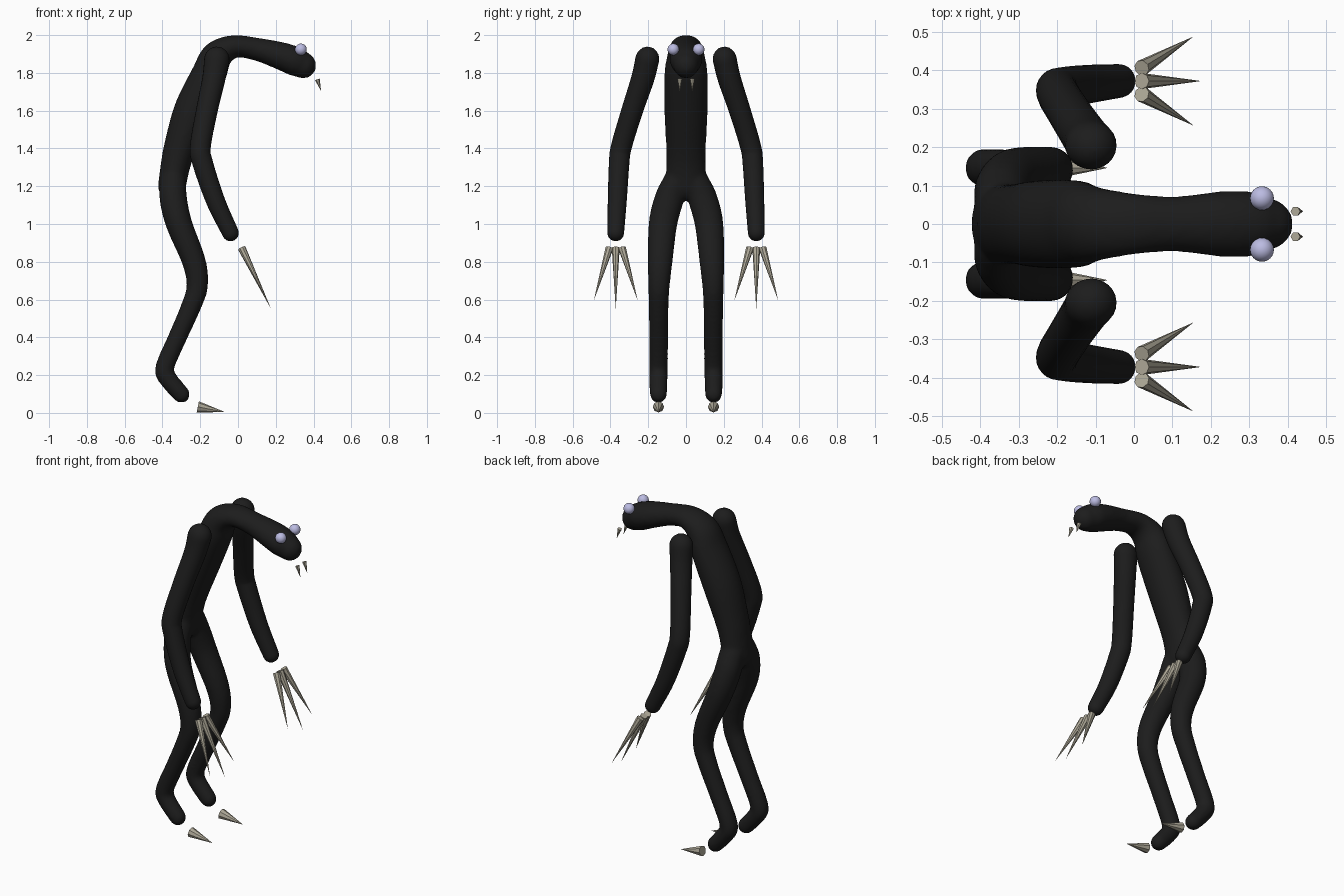
import bpy, bmesh, math
from mathutils import Vector

cube = bpy.data.objects.get("Cube")
if cube:
    bpy.data.objects.remove(cube, do_unlink=True)


def material(name, rgb, rough=0.6):
    m = bpy.data.materials.new(name)
    m.use_nodes = True
    m.diffuse_color = (*rgb, 1)
    bsdf = m.node_tree.nodes["Principled BSDF"]
    bsdf.inputs["Base Color"].default_value = (*rgb, 1)
    bsdf.inputs["Roughness"].default_value = rough
    return m


BLACK = material("black skin", (0.012, 0.012, 0.012))
BONE = material("bone", (0.42, 0.39, 0.31))
LAVENDER = material("lavender eye", (0.5, 0.5, 0.76))


def spline(keys, steps=6):
    """Catmull-Rom samples through keys of (x, y, z, radius, side radius)."""
    pts = [Vector(k) for k in keys]
    pts = [2 * pts[0] - pts[1]] + pts + [2 * pts[-1] - pts[-2]]
    out = []
    for a, b, c, d in zip(pts, pts[1:], pts[2:], pts[3:]):
        for i in range(steps):
            t = i / steps
            out.append(0.5 * (2 * b + (c - a) * t + (2 * a - 5 * b + 4 * c - d) * t**2
                              + (3 * b - a - 3 * c + d) * t**3))
    return out + [pts[-2]]


def tube(bm, keys, segments=24, caps=5):
    """Round-ended limb swept along a spline."""
    keys = [k if len(k) == 5 else (*k, k[3]) for k in keys]
    s = spline(keys)
    stations = []
    for i, p in enumerate(s):
        a, b = s[max(i - 1, 0)], s[min(i + 1, len(s) - 1)]
        stations.append((p.xyz if len(p) < 4 else Vector(p[:3]), Vector((b - a)[:3]).normalized(), p[3], p[4]))

    def cap(st, sign):
        c, t, r, w = st
        angles = [math.pi / 2 * k / caps * 0.98 for k in range(1, caps + 1)]
        return [(c + t * sign * r * math.sin(a), t, r * math.cos(a), w * math.cos(a)) for a in angles]

    stations = cap(stations[0], -1)[::-1] + stations + cap(stations[-1], 1)
    rings = []
    for c, t, r, w in stations:
        side = Vector((0, 1, 0))
        side = (side - t * side.dot(t)).normalized()
        up = t.cross(side)
        rings.append([bm.verts.new(c + side * w * math.cos(a) + up * r * math.sin(a))
                      for a in (math.tau * k / segments for k in range(segments))])
    for p, q in zip(rings, rings[1:]):
        for k in range(segments):
            n = (k + 1) % segments
            bm.faces.new((p[k], p[n], q[n], q[k]))
    bm.faces.new(rings[0][::-1])
    bm.faces.new(rings[-1])


def cone(bm, base, tip, radius, sides=8):
    """Sharp claw from a base centre to a tip."""
    base, tip = Vector(base), Vector(tip)
    axis = tip - base
    made = bmesh.ops.create_cone(bm, cap_ends=True, segments=sides, radius1=radius,
                                 radius2=0, depth=axis.length)["verts"]
    rot = axis.to_track_quat("Z", "Y")
    for v in made:
        v.co = rot @ v.co + (base + tip) / 2


def finish(name, bm, mat, smooth=True, mirror=True):
    bmesh.ops.recalc_face_normals(bm, faces=bm.faces[:])
    me = bpy.data.meshes.new(name)
    bm.to_mesh(me)
    bm.free()
    me.materials.append(mat)
    for p in me.polygons:
        p.use_smooth = smooth
    ob = bpy.data.objects.new(name, me)
    bpy.context.collection.objects.link(ob)
    if mirror:
        m = ob.modifiers.new("Mirror", "MIRROR")
        m.use_axis = (False, True, False)
        m.use_mirror_merge = False
    return ob


# Hunched torso, neck, head and legs fused into one skin
bm = bmesh.new()
tube(bm, [(-0.35, 0, 1.2, 0.074, 0.11), (-0.333, 0, 1.3, 0.078, 0.105),
          (-0.308, 0, 1.4, 0.086, 0.105), (-0.24, 0, 1.6, 0.1, 0.115),
          (-0.155, 0, 1.79, 0.092, 0.115), (-0.11, 0, 1.89, 0.082, 0.1),
          (-0.02, 0, 1.94, 0.06, 0.083), (0.1, 0, 1.925, 0.061, 0.072),
          (0.22, 0, 1.892, 0.073, 0.085), (0.3, 0, 1.862, 0.078, 0.085),
          (0.345, 0, 1.84, 0.07, 0.068)])
for s in (1, -1):
    tube(bm, [(-0.345, s * 0.055, 1.22, 0.07), (-0.342, s * 0.09, 1.13, 0.073, 0.078),
              (-0.312, s * 0.122, 1.0, 0.07, 0.076), (-0.233, s * 0.137, 0.8, 0.063, 0.066),
              (-0.216, s * 0.143, 0.67, 0.057), (-0.25, s * 0.145, 0.56, 0.053),
              (-0.32, s * 0.145, 0.4, 0.05), (-0.388, s * 0.146, 0.24, 0.05),
              (-0.37, s * 0.146, 0.18, 0.049), (-0.3, s * 0.146, 0.098, 0.046)])
body = finish("body", bm, BLACK, mirror=False)
remesh = body.modifiers.new("Fuse", "REMESH")
remesh.mode = "VOXEL"
remesh.voxel_size = 0.012
remesh.use_smooth_shade = True
relax = body.modifiers.new("Relax", "SMOOTH")
relax.factor = 0.5
relax.iterations = 8

# Long bent arms
bm = bmesh.new()
tube(bm, [(-0.112, 0.205, 1.872, 0.067, 0.063), (-0.128, 0.229, 1.77, 0.061),
          (-0.165, 0.285, 1.6, 0.057), (-0.199, 0.342, 1.41, 0.055),
          (-0.186, 0.354, 1.32, 0.054), (-0.118, 0.364, 1.12, 0.05),
          (-0.04, 0.372, 0.953, 0.044)])
finish("arms", bm, BLACK)

# Three fanned claws per hand
bm = bmesh.new()
for k in (-1, 0, 1):
    cone(bm, (0.02, 0.372 + k * 0.034, 0.872),
         (0.175 - 0.02 * abs(k), 0.372 + k * 0.116, 0.55 + 0.045 * abs(k)), 0.021)
finish("hand_claws", bm, BONE, smooth=False)

# Single toe claws
bm = bmesh.new()
cone(bm, (-0.213, 0.146, 0.032), (-0.068, 0.146, 0.004), 0.03)
finish("toe_claws", bm, BONE, smooth=False)

# Fangs
bm = bmesh.new()
cone(bm, (0.42, 0.033, 1.766), (0.44, 0.033, 1.703), 0.013, 6)
finish("fangs", bm, BONE, smooth=False)

# Bulging eyes
bm = bmesh.new()
bmesh.ops.create_uvsphere(bm, u_segments=24, v_segments=14, radius=0.031)
bmesh.ops.translate(bm, verts=bm.verts[:], vec=(0.333, 0.067, 1.924))
finish("eyes", bm, LAVENDER)
